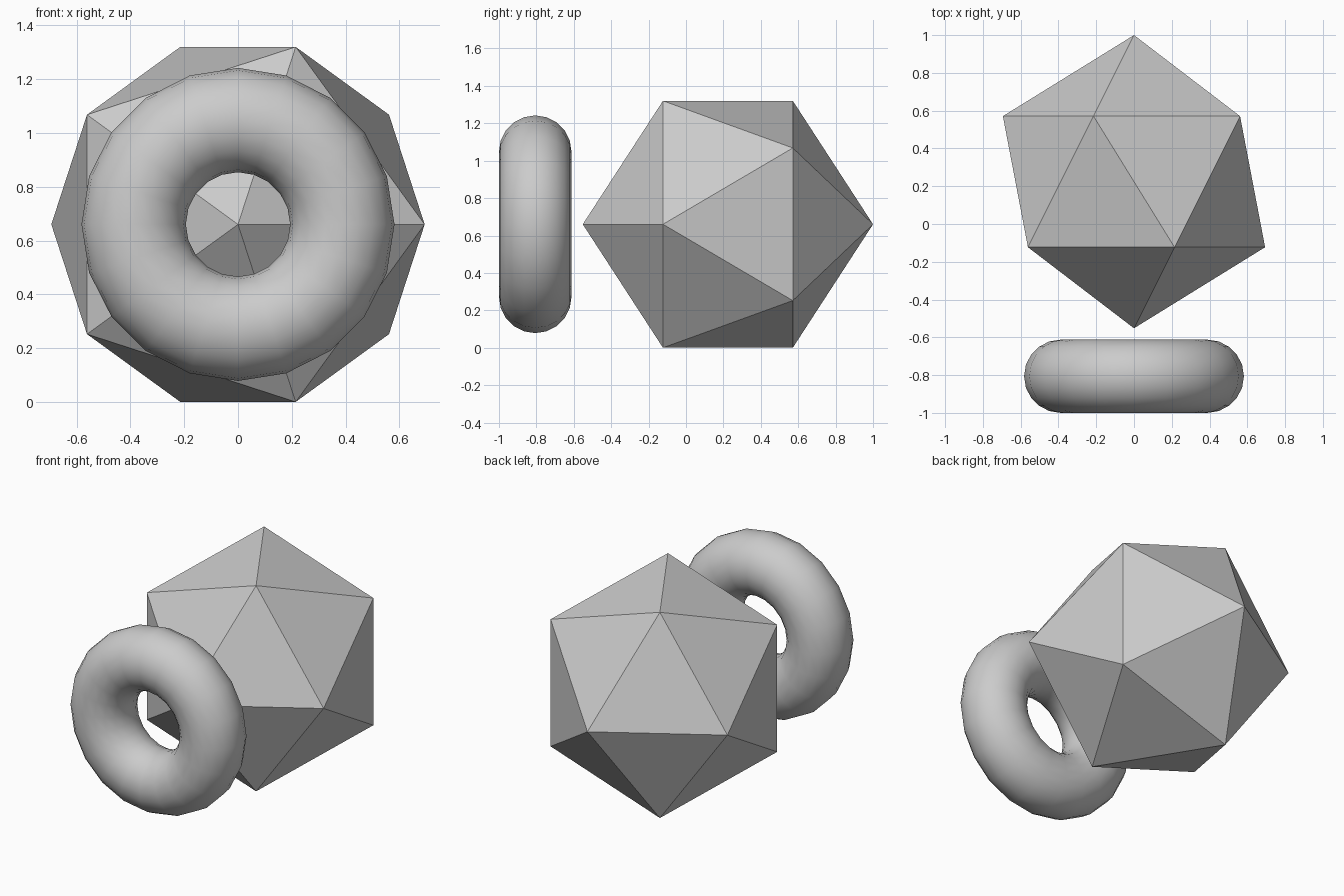
import bpy, bmesh
from math import cos, sin, radians, pi, sqrt

if "Cube" in bpy.data.objects:
    bpy.data.objects.remove(bpy.data.objects["Cube"])

R = 0.776          # icosahedron circumradius
ZC = 0.66          # shared axis height


def finish(name, bm):
    bmesh.ops.recalc_face_normals(bm, faces=bm.faces)
    mesh = bpy.data.meshes.new(name)
    bm.to_mesh(mesh)
    bm.free()
    obj = bpy.data.objects.new(name, mesh)
    bpy.context.collection.objects.link(obj)
    return obj


# Flat-faced icosahedron: two poles on the y axis and two staggered rings of five
cy = 1.0 - R
ring, off = R * 2 / sqrt(5), R / sqrt(5)
bm = bmesh.new()
front, back = bm.verts.new((0, cy - R, ZC)), bm.verts.new((0, cy + R, ZC))


def five(y, start):
    return [bm.verts.new((ring * cos(radians(start + 72 * i)), y,
                          ZC + ring * sin(radians(start + 72 * i)))) for i in range(5)]


a, b = five(cy - off, 0), five(cy + off, 36)
for i in range(5):
    j = (i + 1) % 5
    for face in ((front, a[i], a[j]), (back, b[i], b[j]), (a[i], a[j], b[i]), (b[i], b[j], a[j])):
        bm.faces.new(face)
finish("icosahedron", bm)

# Smooth ring in front, hole facing the front
bpy.ops.mesh.primitive_torus_add(major_segments=20, minor_segments=20,
                                 major_radius=R * 0.5, minor_radius=R * 0.25,
                                 location=(0, -1 + R * 0.25, ZC), rotation=(pi / 2, 0, 0))
torus = bpy.context.object
torus.name = "ring"
bpy.ops.object.shade_smooth()
